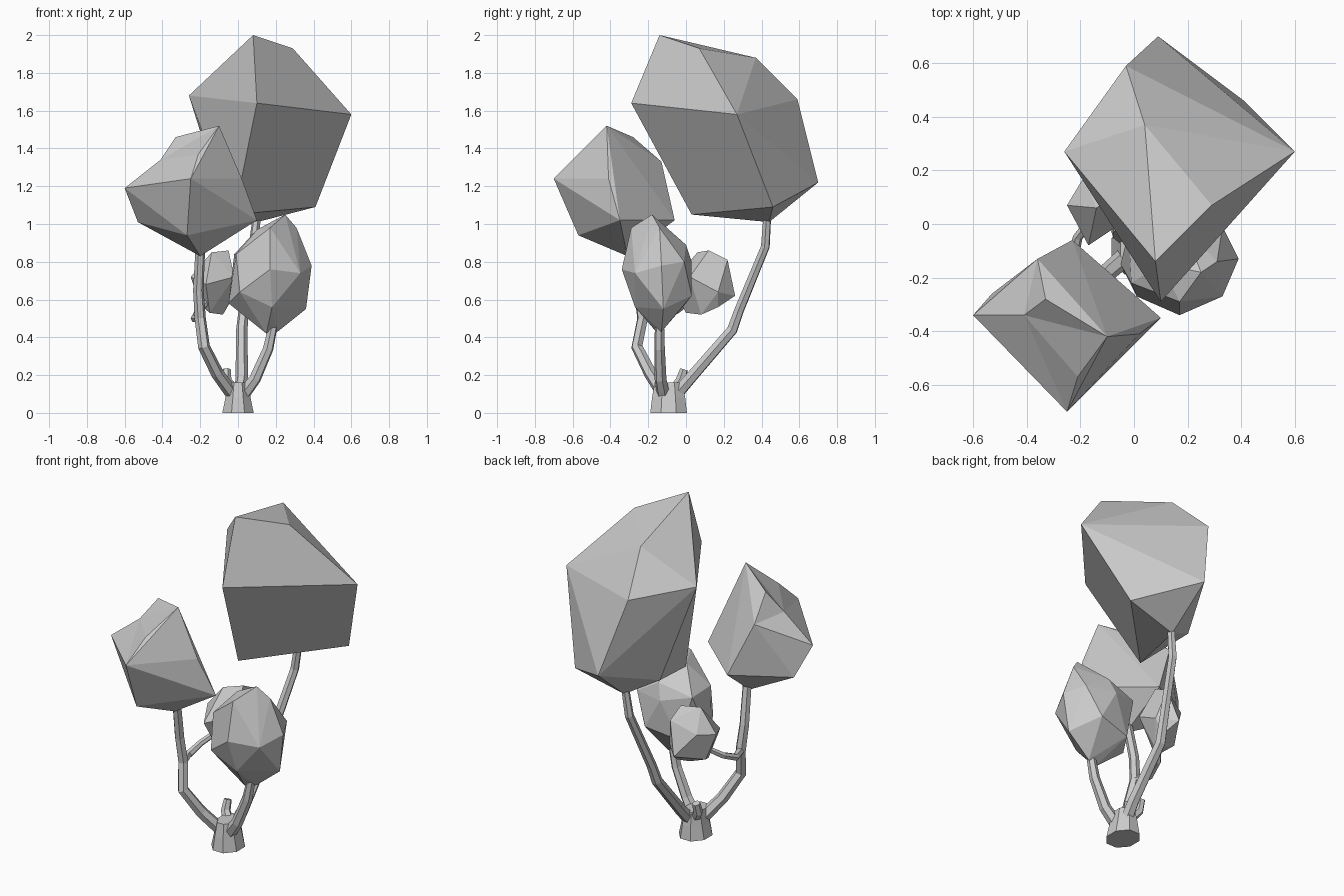
import bpy, bmesh, math
from mathutils import Vector

if "Cube" in bpy.data.objects:
    bpy.data.objects.remove(bpy.data.objects["Cube"])


def crown(name, pts, dents=()):
    """Faceted leaf mass: hull around corner points; dents push corners inward afterwards."""
    bm = bmesh.new()
    vs = [bm.verts.new(p) for p in pts]
    bm.verts.ensure_lookup_table()
    bmesh.ops.convex_hull(bm, input=vs)
    for start, offset in dents:
        v = min(bm.verts, key=lambda q: (q.co - Vector(start)).length)
        v.co += Vector(offset)
    loose = [v for v in bm.verts if not v.link_faces]
    bmesh.ops.delete(bm, geom=loose, context='VERTS')
    bmesh.ops.dissolve_limit(bm, angle_limit=math.radians(4), verts=bm.verts, edges=bm.edges)
    bmesh.ops.recalc_face_normals(bm, faces=bm.faces)
    me = bpy.data.meshes.new(name)
    bm.to_mesh(me)
    bm.free()
    ob = bpy.data.objects.new(name, me)
    bpy.context.collection.objects.link(ob)


def branch(name, path, r0, r1, res=1):
    """Tapered six-sided tube along a path."""
    cu = bpy.data.curves.new(name + "_path", 'CURVE')
    cu.dimensions = '3D'
    cu.bevel_depth = 1.0
    cu.bevel_resolution = res
    cu.use_fill_caps = True
    sp = cu.splines.new('POLY')
    sp.use_smooth = False
    sp.points.add(len(path) - 1)
    for i, p in enumerate(path):
        sp.points[i].co = (*p, 1)
        sp.points[i].radius = r0 + (r1 - r0) * i / (len(path) - 1)
    tmp = bpy.data.objects.new(name + "_path", cu)
    bpy.context.collection.objects.link(tmp)
    bpy.context.view_layer.update()
    dg = bpy.context.evaluated_depsgraph_get()
    me = bpy.data.meshes.new_from_object(tmp.evaluated_get(dg))
    bpy.data.objects.remove(tmp)
    for f in me.polygons:
        f.use_smooth = False
    ob = bpy.data.objects.new(name, me)
    bpy.context.collection.objects.link(ob)


# trunk base: eight-sided flared stump
bm = bmesh.new()
rings = []
for z, rx, ry in [(0, .09, .105), (.08, .072, .095), (.16, .055, .08)]:
    rings.append([bm.verts.new((rx * math.cos(a), -.092 + ry * math.sin(a), z))
                  for a in (math.pi * (i + .5) / 4 for i in range(8))])
for lo, hi in zip(rings, rings[1:]):
    for i in range(8):
        j = (i + 1) % 8
        bm.faces.new((lo[i], lo[j], hi[j], hi[i]))
bm.faces.new(rings[0][::-1])
bm.faces.new(rings[-1])
me = bpy.data.meshes.new("trunk_base")
bm.to_mesh(me)
bm.free()
bpy.context.collection.objects.link(bpy.data.objects.new("trunk_base", me))

# branches
branch("back_branch", [(.01, -.05, .1), (.02, .02, .18), (.02, .245, .44), (.03, .28, .54),
                       (.08, .42, .88), (.10, .43, 1.04)], .036, .022)
branch("left_branch", [(-.03, -.12, .1), (-.11, -.19, .21), (-.18, -.26, .35), (-.2, -.23, .5),
                       (-.21, -.25, .65), (-.20, -.29, .86)], .036, .026)
branch("right_branch", [(.03, -.12, .1), (.09, -.135, .18), (.16, -.14, .34), (.185, -.14, .46)], .036, .025)
branch("side_twig", [(-.2, -.23, .5), (-.23, -.14, .5), (-.21, -.05, .54), (-.15, .03, .6)], .024, .016)
branch("cut_stub", [(-.02, -.06, .12), (-.06, -.03, .17), (-.06, -.01, .23)], .032, .022)

# leaf crowns
crown("large_crown", [
    (.08, -.14, 2.0), (.29, .07, 1.93), (.04, .37, 1.88), (-.06, .11, 1.86),
    (.60, .27, 1.58), (.10, -.29, 1.64), (-.26, .27, 1.68), (-.03, .59, 1.66),
    (.09, .70, 1.22), (.41, .46, 1.09), (.10, .44, 1.01), (-.02, .03, 1.05), (-.08, .36, 1.11)])
crown("left_crown", [
    (-.10, -.42, 1.52), (-.33, -.28, 1.46), (-.46, -.36, 1.41), (-.60, -.34, 1.19),
    (-.25, -.70, 1.24), (-.22, -.58, 1.39), (.02, -.41, 1.24), (-.27, -.57, .94),
    (-.53, -.26, 1.01), (.10, -.35, 1.02), (-.20, -.31, .83), (-.36, -.13, 1.33), (-.23, -.06, 1.02)],
    dents=[((-.46, -.36, 1.41), (.05, .02, -.07)), ((-.22, -.58, 1.39), (.01, .01, -.02))])
crown("right_crown", [
    (.25, -.18, 1.05), (.17, -.29, .98), (.31, -.14, .98), (.10, -.15, .97), (.18, 0, .89),
    (.39, -.13, .78), (.33, -.01, .8), (.15, .03, .8), (-.02, -.03, .84), (-.01, -.22, .84),
    (.17, -.34, .76), (.33, -.27, .74), (.36, -.12, .55), (.18, -.27, .56), (.01, -.27, .64),
    (-.05, -.15, .58), (.05, 0, .58), (.25, .03, .62), (.15, -.15, .42), (.21, -.13, .43)])
crown("small_crown", [
    (-.14, .06, .85), (-.05, .12, .86), (-.05, .22, .81), (-.25, .07, .72), (-.19, .17, .74),
    (-.1, .26, .62), (-.01, .17, .64), (-.02, .02, .72), (-.17, -.08, .68),
    (-.15, 0, .53), (-.08, .08, .52), (-.2, .1, .57), (-.06, .17, .56)])
